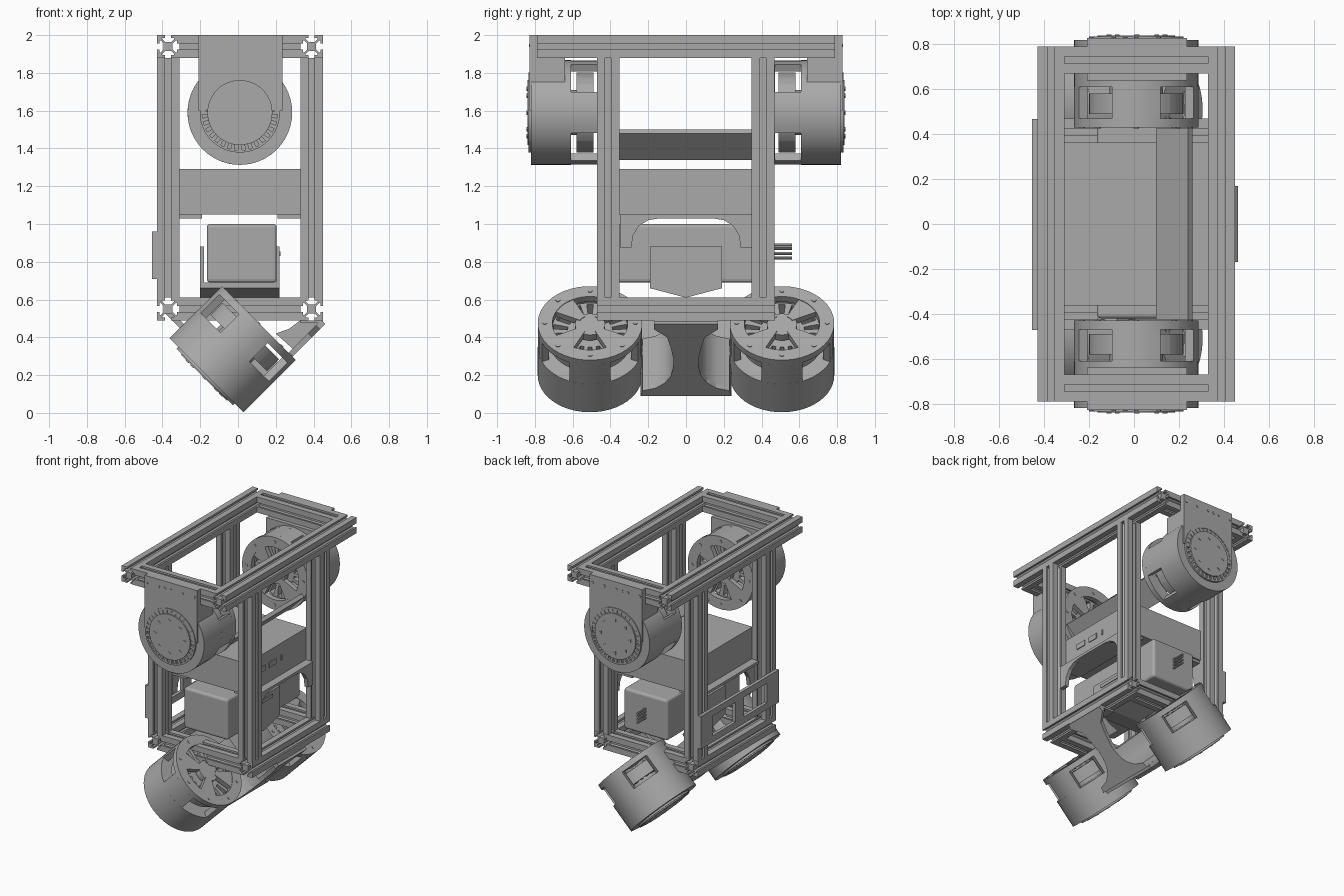
import bpy, bmesh, math
from mathutils import Matrix, Vector

cube = bpy.data.objects.get("Cube")
if cube:
    bpy.data.objects.remove(cube, do_unlink=True)

grey = bpy.data.materials.new("plain grey")
grey.use_nodes = True
grey.diffuse_color = (0.4, 0.4, 0.4, 1)
grey.node_tree.nodes["Principled BSDF"].inputs["Base Color"].default_value = (0.4, 0.4, 0.4, 1)


def finish(name, bm, smooth=False):
    bmesh.ops.recalc_face_normals(bm, faces=bm.faces)
    mesh = bpy.data.meshes.new(name)
    bm.to_mesh(mesh)
    bm.free()
    mesh.materials.append(grey)
    ob = bpy.data.objects.new(name, mesh)
    bpy.context.collection.objects.link(ob)
    if smooth:
        bpy.ops.object.select_all(action="DESELECT")
        ob.select_set(True)
        bpy.context.view_layer.objects.active = ob
        bpy.ops.object.shade_smooth_by_angle(angle=math.radians(30))
    return ob


def frame(origin, x, y, z):
    m = Matrix((x, y, z)).transposed().to_4x4()
    m.translation = Vector(origin)
    return m


def add_prism(bm, points, depth, matrix):
    base = [bm.verts.new(matrix @ Vector((x, y, 0))) for x, y in points]
    top = [bm.verts.new(matrix @ Vector((x, y, depth))) for x, y in points]
    bm.faces.new(base)
    bm.faces.new(top)
    for i in range(len(base)):
        j = (i + 1) % len(base)
        bm.faces.new((base[i], base[j], top[j], top[i]))


def prism(name, points, depth, matrix, smooth=False):
    bm = bmesh.new()
    add_prism(bm, points, depth, matrix)
    return finish(name, bm, smooth)


def box(name, xs, ys, zs, bevel=0):
    corners = [(xs[0], ys[0]), (xs[1], ys[0]), (xs[1], ys[1]), (xs[0], ys[1])]
    ob = prism(name, corners, zs[1] - zs[0], Matrix.Translation((0, 0, zs[0])))
    if bevel:
        mod = ob.modifiers.new("rounding", "BEVEL")
        mod.width, mod.segments = bevel, 3
    return ob


X, Y, Z = Vector((1, 0, 0)), Vector((0, 1, 0)), Vector((0, 0, 1))

# Slotted aluminium bars: one side of the section, turned four times
side = [(-.06, .06), (-.016, .06), (-.016, .046), (-.032, .046), (-.032, .04), (-.016, .024),
        (.016, .024), (.032, .04), (.032, .046), (.016, .046), (.016, .06)]
section = []
for turn in range(4):
    c, s = ((1, 0), (0, -1), (-1, 0), (0, 1))[turn]
    section += [(c * x - s * y, s * x + c * y) for x, y in side]


def bar(name, start, axis, length):
    axes = {"x": (Y, Z, X), "y": (Z, X, Y), "z": (X, Y, Z)}[axis]
    prism(name, section, length, frame(start, *axes))


LEFT, RIGHT = .39, -.37
for tag, x in (("left", LEFT), ("right", RIGHT)):
    bar(tag + "_top_rail", (x, -.79, 1.94), "y", 1.58)
    bar(tag + "_bottom_rail", (x, -.47, .55), "y", .94)
    for end, y in (("front", -.412), ("back", .408)):
        bar(tag + "_" + end + "_upright", (x, y, .61), "z", 1.27)
for end, s in (("front", -1), ("back", 1)):
    bar(end + "_top_crossbar", (-.31, s * .73, 1.94), "x", .64)
    bar(end + "_bottom_crossbar", (-.31, s * .41, .55), "x", .64)


# Motors: local z points out of the spoked face
def sector(bm, r0, r1, mid, half, z0, z1, m):
    steps = max(2, int(half / 4))
    angles = [math.radians(mid - half + 2 * half * i / steps) for i in range(steps + 1)]
    pts = [(r1 * math.cos(a), r1 * math.sin(a)) for a in angles]
    pts += [(r0 * math.cos(a), r0 * math.sin(a)) for a in reversed(angles)]
    add_prism(bm, pts, z1 - z0, m @ Matrix.Translation((0, 0, z0)))


def disc(bm, r, z0, z1, m, sides=48, at=(0, 0)):
    ring = [math.tau * i / sides for i in range(sides)]
    pts = [(at[0] + r * math.cos(a), at[1] + r * math.sin(a)) for a in ring]
    add_prism(bm, pts, z1 - z0, m @ Matrix.Translation((0, 0, z0)))


def ring(bm, r0, r1, z0, z1, m):
    for quarter in range(4):
        sector(bm, r0, r1, 90 * quarter, 45, z0, z1, m)


def motor(name, m):
    R = .277
    case = bmesh.new()
    disc(case, R, -.39, -.18, m)
    ring(case, .2, R, -.04, 0, m)
    disc(case, .08, -.05, -.008, m, 24)
    for k in range(4):
        sector(case, .235, R, 90 * k, 23, -.18, -.04, m)
        sector(case, .06, .205, 90 * k + 45, 19, -.04, -.004, m)
    finish(name + "_case", case, True)

    # Stator fins inside a plain drum
    stator = bmesh.new()
    disc(stator, .12, -.18, -.06, m, 32)
    ring(stator, .2, .212, -.15, -.06, m)
    for k in range(18):
        sector(stator, .115, .202, 20 * k, 5, -.15, -.06, m)
    finish(name + "_stator", stator, True)

    cap = bmesh.new()
    disc(cap, .172, -.41, -.39, m)
    ring(cap, .2, .212, -.404, -.39, m)
    for k in range(32):
        sector(cap, .17, .202, k * 360 / 32, 3, -.402, -.39, m)
    for k in range(8):
        a = math.tau * k / 8
        spot = (math.cos(a), math.sin(a))
        disc(cap, .014, -.414, -.41, m, 3, (.125 * spot[0], .125 * spot[1]))
        disc(cap, .012, 0, .004, m, 6, (.24 * spot[0], .24 * spot[1]))
    finish(name + "_cap", cap, True)


D = math.sqrt(.5)
UP_OUT, DOWN_OUT = Vector((D, 0, D)), Vector((D, 0, -D))
for end, s in (("front", -1), ("back", 1)):
    motor(end + "_upper_motor", frame((.01, s * .43, 1.59), X, Z * s, Y * -s))
    motor(end + "_lower_motor", frame((.11, s * .508, .475), Y, DOWN_OUT, UP_OUT))
    # Hanger plate and the block joining it to the motor
    box(end + "_motor_hanger", (-.21, .235), sorted((s * .79, s * .828)), (1.6, 2))
    box(end + "_hanger_block", (-.21, .235), sorted((s * .64, s * .79)), (1.72, 1.88))
    bolts = bmesh.new()
    for x in (-.19, -.09, -.04, .01, .11, .21):
        disc(bolts, .01, .828, .832, frame((x, 0, 1.945), X, Z * s, Y * s), 6)
    finish(end + "_hanger_bolts", bolts)

# Lower motor bracket: waisted web, saddle between the motors, back plate and feet
foot = [(.24, 0), (.23, .04), (.16, .06), (.11, .1), (.08, .15), (.065, .22)]
neck = [(.065, .27), (.08, .36), (.1, .44), (.17, .5), (.17, .54)]


def mirrored(half):
    return half + [(-y, t) for y, t in reversed(half)]


web = frame((.06, 0, .11), Y, UP_OUT, DOWN_OUT)
prism("bracket_web", mirrored(foot + neck), .03, web)
prism("bracket_saddle", mirrored(foot), .36, web @ Matrix.Translation((0, 0, -.36)), True)
plate = [(-.24, 0), (.24, 0), (.24, .61), (-.24, .61)]
prism("bracket_back_plate", plate, .03, frame((.045, 0, .095), Y, -DOWN_OUT, UP_OUT))
gusset = [(.2, .42), (.27, .445), (.33, .49), (.45, .49), (.45, .48), (.3, .33)]
for s in (-1, 1):
    prism("bracket_gusset", gusset, .025, frame((0, s * .05 + .0125, 0), X, Z, -Y))
box("bracket_foot", (.33, .45), (-.17, .17), (.475, .49))

# Tilted brace strip between the upper motors
brace = [(-.1, -.015), (.1, -.015), (.1, .015), (-.1, .015)]
prism("brace_strip", brace, .85, frame((.18, -.425, 1.42), UP_OUT, -DOWN_OUT, Y))

# Electronics box with ports
box("electronics_box", (-.31, .33), (-.362, .362), (1.05, 1.29))
for a, b in ((-.23, -.145), (-.1, -.015), (.04, .055)):
    box("port", (.33, .336), (a, b), (1.16, 1.2))

# Shelves and arched brackets under the box
arch = [(-.35, 1.05), (-.35, .875), (-.29, .875), (-.28, .94), (-.25, .99), (-.2, 1.02), (-.14, 1.03)]
for tag, s in (("left", 1), ("right", -1)):
    box(tag + "_shelf", sorted((.01 + s * .2, .01 + s * .38)), (-.35, .35), (1.03, 1.05))
    prism(tag + "_arch", mirrored(arch), .03, frame((.01 + s * .35, 0, 0), Y, Z, X))

# Battery, its cradle with a keel-shaped floor, and leads
box("battery", (-.165, .205), (-.42, .46), (.69, 1), .018)
keel = [(-.19, .66), (0, .61), (.19, .66)]
wall = [(-.19, .88)] + keel + [(.19, .88)]
for tag, x in (("left", .2), ("right", -.2)):
    prism(tag + "_cradle_wall", wall, .02, frame((x, 0, 0), Y, Z, X))
prism("cradle_floor", [(-.19, .69)] + keel + [(.19, .69)], .4, frame((-.19, 0, 0), Y, Z, X))
box("cradle_slot", (.22, .226), (-.1, .1), (.83, .855))
leads = bmesh.new()
for z in (.82, .845, .87, .89):
    disc(leads, .008, .43, .56, frame((.02, 0, z), Z, X, Y), 8)
finish("battery_leads", leads, True)

# Side panel with two openings
for z0, z1 in ((.71, .76), (.91, .96)):
    box("panel_strip", (-.455, -.43), (-.472, .468), (z0, z1))
for y0, y1 in ((-.472, -.33), (-.05, .05), (.33, .468)):
    box("panel_post", (-.455, -.43), (y0, y1), (.76, .91))
